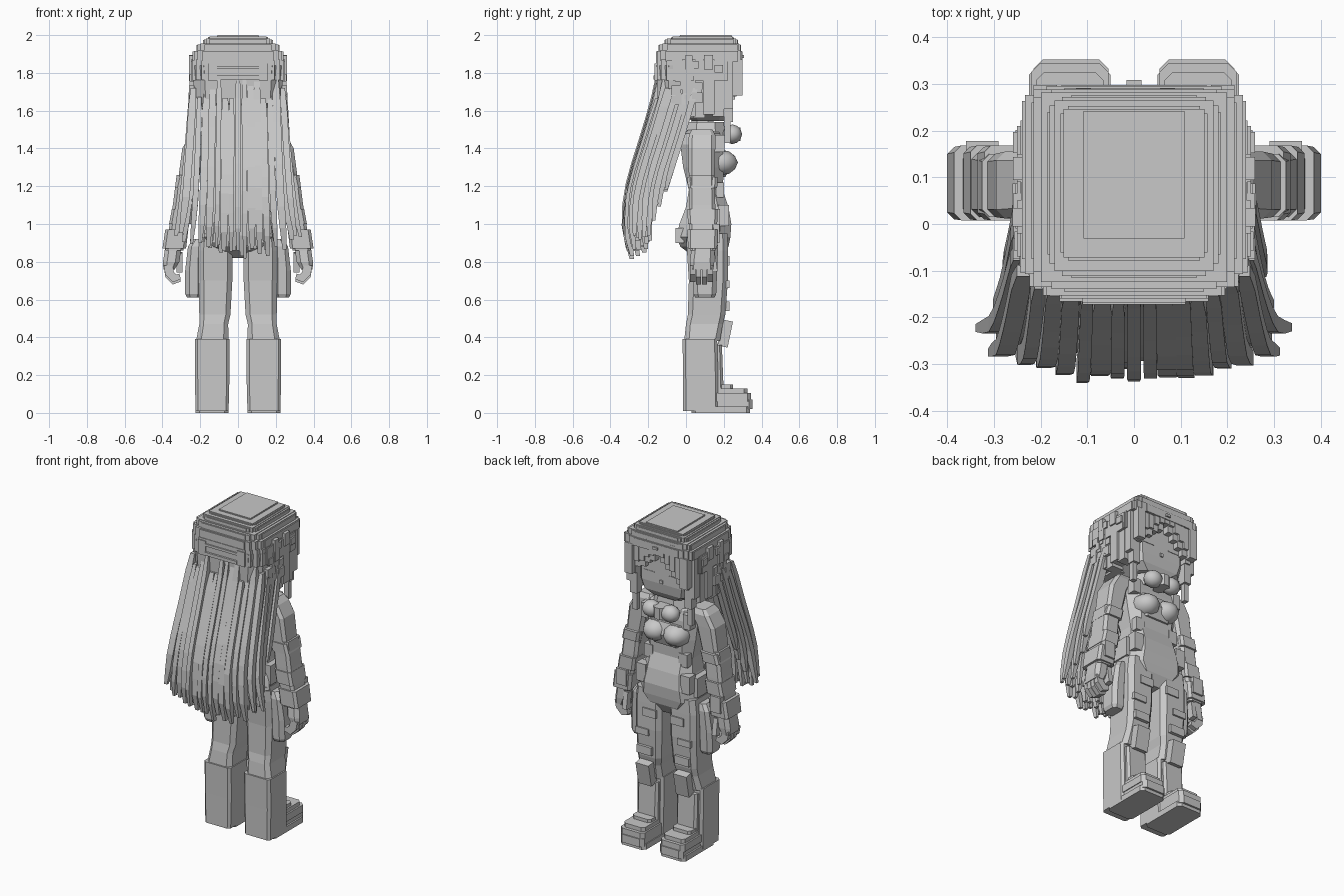
import bpy, bmesh, math, random
from mathutils import Matrix, Vector

random.seed(4)
grey = bpy.data.materials.new("plain grey")
grey.diffuse_color = (0.58, 0.58, 0.58, 1)


def finish(name, bm, mirror=False, smooth=False):
    bmesh.ops.recalc_face_normals(bm, faces=bm.faces)
    me = bpy.data.meshes.new(name)
    bm.to_mesh(me)
    bm.free()
    me.materials.append(grey)
    ob = bpy.data.objects.new(name, me)
    bpy.context.collection.objects.link(ob)
    if smooth:
        for p in me.polygons:
            p.use_smooth = True
    if mirror:
        ob.modifiers.new("mirror", 'MIRROR')
    return ob


def box(bm, x0, x1, y0, y1, z0, z1, tilt=0, axis='X'):
    c = Vector(((x0 + x1) / 2, (y0 + y1) / 2, (z0 + z1) / 2))
    m = Matrix.Translation(c) @ Matrix.Rotation(tilt, 4, axis)
    bmesh.ops.create_cube(bm, size=1, matrix=m @ Matrix.Diagonal((x1 - x0, y1 - y0, z1 - z0, 1)))


def ball(bm, x, y, z, rx, ry, rz):
    bmesh.ops.create_icosphere(bm, subdivisions=2, radius=1,
        matrix=Matrix.Translation((x, y, z)) @ Matrix.Diagonal((rx, ry, rz, 1)))


def skin(bm, rings):
    rows = [[bm.verts.new(p) for p in r] for r in rings]
    n = len(rows[0])
    for a, b in zip(rows, rows[1:]):
        for i in range(n):
            bm.faces.new((a[i], a[(i + 1) % n], b[(i + 1) % n], b[i]))
    bm.faces.new(rows[0][::-1])
    bm.faces.new(rows[-1])


def loft(bm, secs, c=0.25):
    """Stack of chamfered rectangles: (z, x0, x1, y0, y1)."""
    rings = []
    for z, x0, x1, y0, y1 in secs:
        k = c * min(x1 - x0, y1 - y0)
        rings.append([(x0 + k, y0, z), (x1 - k, y0, z), (x1, y0 + k, z), (x1, y1 - k, z),
                      (x1 - k, y1, z), (x0 + k, y1, z), (x0, y1 - k, z), (x0, y0 + k, z)])
    skin(bm, rings)


def lerp(table, v):
    for (a, p), (b, q) in zip(table, table[1:]):
        if a >= v >= b:
            return p + (q - p) * (a - v) / (a - b)
    return table[-1][1] if v < table[-1][0] else table[0][1]


# torso with hips, waist and chest
bm = bmesh.new()
loft(bm, [(0.82, -.05, .05, .05, .19), (0.88, -.16, .16, -.03, .225), (0.93, -.20, .20, -.05, .235),
          (1.0, -.19, .19, -.035, .24), (1.09, -.165, .165, .0, .225), (1.18, -.15, .15, .015, .195),
          (1.3, -.17, .17, -.015, .2), (1.42, -.18, .18, -.03, .195), (1.48, -.16, .16, -.01, .18),
          (1.51, -.07, .07, .03, .15), (1.6, -.06, .06, .03, .14)])
finish("torso", bm)

# bust with chest panel
bm = bmesh.new()
ball(bm, .07, .18, 1.325, .08, .095, .07)
finish("bust", bm, True, True)
bm = bmesh.new()
loft(bm, [(1.25, -.1, .1, .1, .21), (1.32, -.12, .12, .1, .235), (1.39, -.12, .12, .1, .21)])
finish("chest_panel", bm)

# belt plates and side panels
bm = bmesh.new()
box(bm, .12, .185, .17, .228, .99, 1.10)
box(bm, .16, .205, .03, .18, .96, 1.08)
box(bm, .09, .15, .16, .202, 1.14, 1.22)
box(bm, .12, .17, .12, .203, 1.38, 1.47)
box(bm, .03, .15, -.055, -.01, .9, .98)
finish("belt_plates", bm, True)

# neck bow
bm = bmesh.new()
ball(bm, -.065, .245, 1.475, .058, .052, .052)
ball(bm, .065, .245, 1.475, .058, .052, .052)
finish("neck_bow", bm, smooth=True)
bm = bmesh.new()
loft(bm, [(1.44, -.035, .035, .19, .288), (1.51, -.035, .035, .19, .288)])
finish("bow_knot", bm)
bm = bmesh.new()
loft(bm, [(1.46, -.12, .12, .0, .21), (1.54, -.1, .1, .01, .2)])
finish("collar", bm)

# thighs and knees
bm = bmesh.new()
loft(bm, [(.95, .03, .2, .0, .22), (.86, .028, .21, .005, .222), (.7, .03, .208, .015, .222),
          (.52, .04, .205, .01, .208), (.47, .052, .205, .0, .195), (.38, .05, .222, -.01, .18)], .15)
finish("thigh", bm, True)

# lower boots
bm = bmesh.new()
loft(bm, [(.39, .045, .228, -.018, .165), (.2, .045, .228, -.016, .17), (0.01, .05, .225, -.015, .17)], .08)
loft(bm, [(.36, .065, .205, .14, .19), (.1, .065, .205, .14, .2)])
finish("lower_boot", bm, True)

# stepped feet
bm = bmesh.new()
for z0, z1, x0, x1, y1 in ((0, .035, .05, .225, .34), (.02, .07, .055, .215, .352), (.06, .105, .055, .22, .345),
                           (.1, .13, .065, .21, .325), (.12, .15, .075, .2, .25)):
    loft(bm, [(z0, x0, x1, 0.03, y1), (z1, x0, x1, 0.03, y1)], .12)
finish("foot", bm, True)

# knee pads and leg straps
bm = bmesh.new()
box(bm, .085, .175, .18, .235, .35, .49, -.2)
finish("knee_pad", bm, True)
bm = bmesh.new()
for z, h, a, b in ((.78, .05, .05, .14), (.66, .04, .1, .19), (.54, .05, .08, .18)):
    box(bm, a, b, .19, .23, z, z + h)
finish("leg_straps", bm, True)

# hip holsters
bm = bmesh.new()
loft(bm, [(.61, .2, .27, .05, .15), (.63, .19, .28, .04, .16), (.75, .19, .28, .035, .165),
          (.88, .19, .265, .03, .17), (.92, .17, .24, .04, .16)])
finish("hip_holster", bm, True)

# upper arms
bm = bmesh.new()
loft(bm, [(1.5, .14, .225, .03, .14), (1.47, .13, .255, .015, .155), (1.4, .17, .295, .012, .155),
          (1.25, .205, .315, .015, .15), (1.17, .225, .325, .02, .145)], .15)
finish("upper_arm", bm, True)

# forearm armour in overlapping bands
bm = bmesh.new()
loft(bm, [(1.26, .22, .325, .015, .15), (1.1, .235, .345, .015, .155), (.86, .29, .385, .02, .155)], .15)
for z, x0, x1, h in ((1.19, .22, .335, .06), (1.0, .25, .365, .08), (.87, .275, .4, .1)):
    loft(bm, [(z, x0, x1, .01, .165), (z + h, x0 - .012, x1 - .015, .008, .168)], .12)
box(bm, .29, .36, .14, .178, .9, 1.0)
finish("forearm", bm, True)

# hands with curled fingers
bm = bmesh.new()
loft(bm, [(.88, .3, .385, .03, .15), (.8, .31, .397, .02, .15), (.76, .335, .395, .025, .145)])
for i in range(4):
    y, d = .022 + i * .031, .012 * (i in (0, 3))
    skin(bm, [[(x, y, z), (x2, y, z2), (x2, y + .027, z2), (x, y + .027, z)] for x, z, x2, z2 in
              ((.345, .78, .393, .78), (.34, .735 + d, .385, .72 + d),
               (.325, .72 + d, .345, .68 + d), (.31, .725 + d, .303, .695 + d))])
box(bm, .295, .325, .12, .16, .745, .85, .15)
finish("hand", bm, True)

# face
bm = bmesh.new()
loft(bm, [(1.545, -.11, .11, .03, .21), (1.58, -.17, .17, .0, .23), (1.64, -.19, .19, -.02, .24),
          (1.9, -.2, .2, -.05, .24)], .2)
box(bm, -.01, .01, .23, .248, 1.645, 1.665)
finish("face", bm)
bm = bmesh.new()
box(bm, .05, .13, .235, .243, 1.7, 1.705)
finish("eyelids", bm, True)

# hair cap in stepped layers with notched corners, cut deeper at the back
bm = bmesh.new()
for z0, z1, hx, y0, y1, f, b in ((1.97, 2.0, .112, -.035, .245, .012, .012), (1.97, 1.993, .16, -.08, .255, .03, .03),
                                 (1.94, 1.982, .185, -.115, .275, .035, .05), (1.9, 1.955, .22, -.145, .29, .03, .07),
                                 (1.86, 1.92, .24, -.16, .298, .035, .085), (1.76, 1.87, .25, -.16, .24, .03, .09)):
    for i in range(5):
        k = i / 4
        s = math.sin(k * math.pi / 2)
        c = 1 - math.cos(k * math.pi / 2)
        box(bm, -hx + max(f, b) * c, hx - max(f, b) * c, y0 + b * (1 - s), y1 - f * (1 - s),
            z0 + .001 * i, z1 - .004 * abs(i - 2))
loft(bm, [(1.56, -.2, .2, -.11, .08), (1.64, -.225, .225, -.15, .1), (1.84, -.245, .245, -.155, .14)], .22)
finish("hair_cap", bm)

# band across the back of the head
bm = bmesh.new()
box(bm, -.11, .11, -.172, -.13, 1.765, 1.785)
box(bm, -.11, .11, -.168, -.13, 1.82, 1.835)
for s in (-1, 1):
    box(bm, s * .11, s * .16, -.166, -.13, 1.76, 1.85)
finish("back_hair_band", bm)

# blocky side hair and small chips
bm = bmesh.new()
for y0, y1, z0, hx in ((-.02, .05, 1.57, .25), (.04, .1, 1.56, .242), (.09, .15, 1.58, .25),
                       (.14, .2, 1.57, .238), (.19, .25, 1.61, .235), (.24, .298, 1.68, .215)):
    box(bm, .165, hx, y0, y1, z0, 1.87)
for i in range(22):
    y, z, w = random.uniform(-.08, .17), random.uniform(1.62, 1.84), random.uniform(.025, .05)
    box(bm, .2, random.uniform(.25, .262), y, y + w, z, z + random.uniform(.03, .08))
box(bm, .165, .212, .2, .25, 1.54, 1.68)
box(bm, .175, .205, .205, .235, 1.43, 1.55)
finish("side_hair", bm, True)

# fringe with ragged lengths sweeping to one side
bm = bmesh.new()
drops = (1.66, 1.70, 1.73, 1.77, 1.80, 1.83, 1.80, 1.78, 1.75, 1.71, 1.67)
for i, z in enumerate(drops):
    x = -.198 + i * .036
    y = .31 - .025 * abs(i - 5) / 5 + random.uniform(-.006, .004)
    z += random.uniform(-.015, .015)
    box(bm, x, x + .036, .21, y - .02, z, 1.9)
    box(bm, x + .002, x + .034, .23, y - .005, z + .04, random.uniform(1.86, 1.93))
finish("fringe", bm)

# long hair: square strands sweeping back, down and outward
SWEEP = [(1.8, 0), (1.72, -.005), (1.6, -.037), (1.42, -.092), (1.28, -.137), (1.15, -.168),
         (.95, -.18), (.8, -.15)]
FLARE = [(1.75, 1), (1.42, 1.12), (1.15, 1.24), (1.02, 1.34), (.9, 1.46)]


def strand(bm, x, y, top, end, w, d, flare=1.0):
    rings, n = [], 8
    for i in range(n + 1):
        z = top + (end - top) * i / n
        k = .7 if i == 0 else 1 if i < n - 1 else .85 if i < n else .5
        cx = x * (1 + (lerp(FLARE, z) - 1) * flare)
        cy = y + lerp(SWEEP, z)
        a, b = w * k / 2, d * k / 2
        rings.append([(cx - a, cy - b, z), (cx + a, cy - b, z), (cx + a, cy + b, z), (cx - a, cy + b, z)])
    skin(bm, rings)


bm = bmesh.new()
for layer in range(3):
    count = 13 - layer
    for i in range(count):
        u = -1 + 2 * i / (count - 1)
        y = -.145 + .042 * layer + .035 * u * u + random.uniform(-.012, .012)
        end = .815 + .015 * layer + .05 * abs(u) ** 3 + random.uniform(0, .06)
        strand(bm, u * .2, y, random.uniform(1.66, 1.79), end,
               random.uniform(.026, .044), random.uniform(.035, .05), .15 + .35 * abs(u))
finish("back_hair_strands", bm)

bm = bmesh.new()
for s in (-1, 1):
    for i in range(7):
        y = -.095 + i * .025
        strand(bm, s * (.235 - .01 * (i % 2)), y, 1.72, (.95, .9, .92, .95, 1.0, 1.08, 1.18)[i]
               + random.uniform(-.02, .02), random.uniform(.03, .045), .034,
               (.7, .6, .95, .65, .7, .6, .7)[i])
finish("side_hair_strands", bm)
